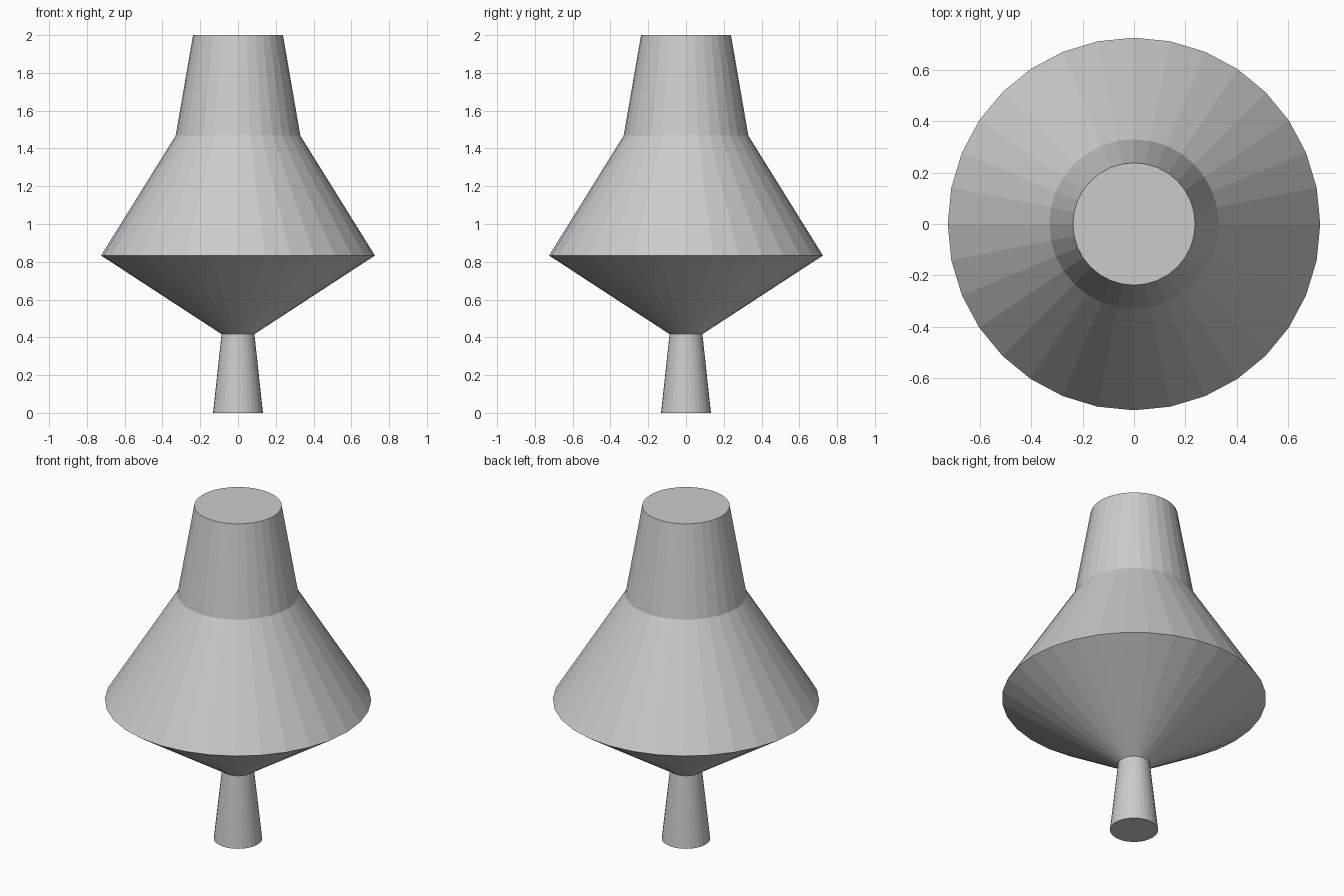
import bpy, bmesh
from math import cos, sin, tau

if "Cube" in bpy.data.objects:
    bpy.data.objects.remove(bpy.data.objects["Cube"])

SIDES = 32


def lathe(name, profile):
    """Revolve (radius, z) points around z into a closed, flat-shaded solid."""
    bm = bmesh.new()
    rings = [[bm.verts.new((r * cos(tau * i / SIDES), r * sin(tau * i / SIDES), z))
              for i in range(SIDES)] for r, z in profile]
    for low, high in zip(rings, rings[1:]):
        for i in range(SIDES):
            j = (i + 1) % SIDES
            bm.faces.new((low[i], low[j], high[j], high[i]))
    bm.faces.new(rings[0][::-1])
    bm.faces.new(rings[-1])
    mesh = bpy.data.meshes.new(name)
    bm.to_mesh(mesh)
    bm.free()
    obj = bpy.data.objects.new(name, mesh)
    bpy.context.collection.objects.link(obj)
    return obj


# Stem foot, flared lower cone, sloping shoulder and tapered top in one turned body
lathe("turned_body", [
    (0.132, 0.0),
    (0.087, 0.417),
    (0.725, 0.833),
    (0.330, 1.468),
    (0.238, 2.0),
])
